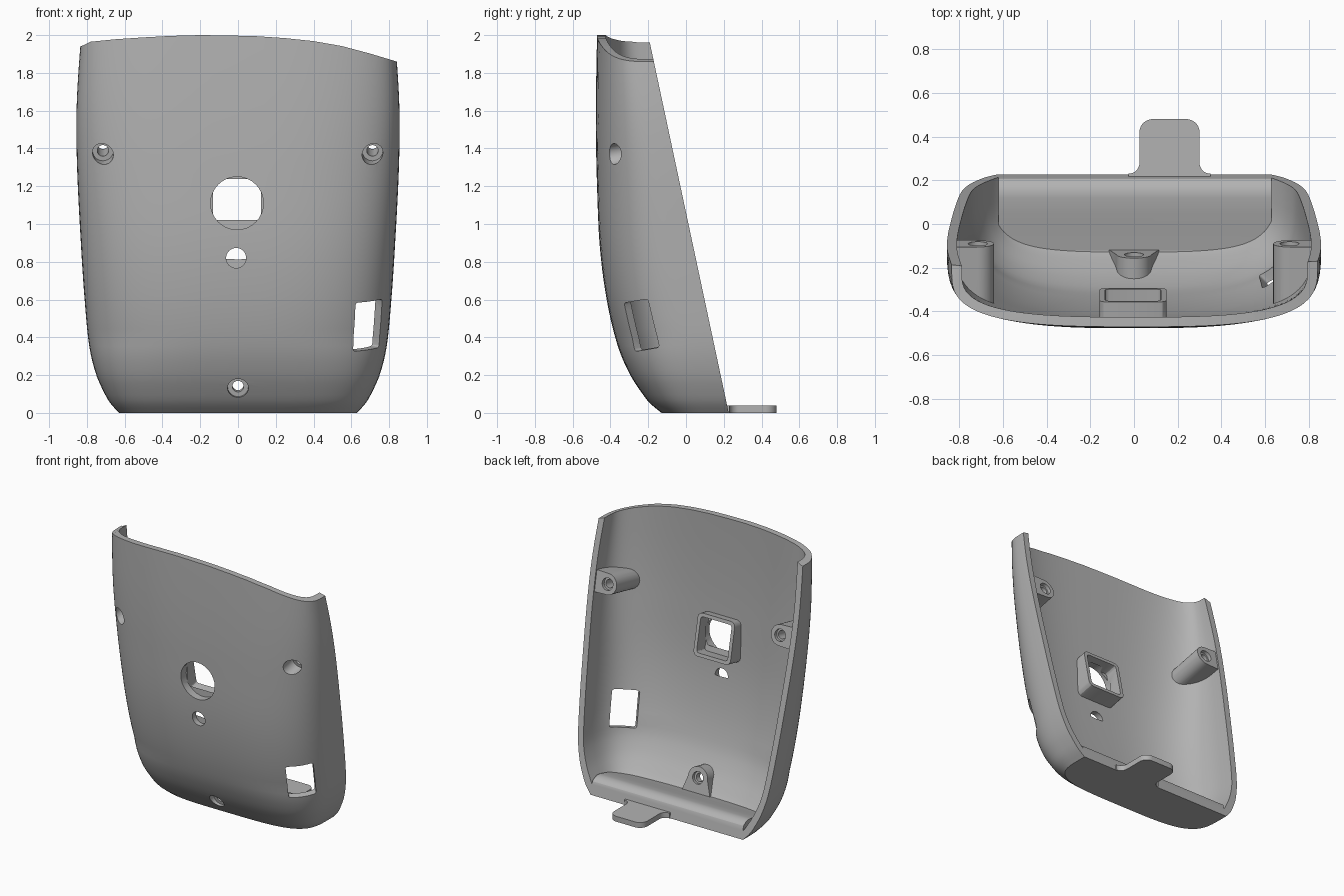
import bpy, bmesh, math
from mathutils import Matrix, Vector

if "Cube" in bpy.data.objects:
    bpy.data.objects.remove(bpy.data.objects["Cube"])

grey = bpy.data.materials.new("plain_grey")
grey.use_nodes = True
grey.diffuse_color = (0.45, 0.45, 0.45, 1)
grey.node_tree.nodes["Principled BSDF"].inputs["Base Color"].default_value = (0.45, 0.45, 0.45, 1)

# Height, half width and front depth of the case
STATIONS = [(0, .63, -.13), (.05, .675, -.19), (.1, .705, -.23), (.2, .75, -.295),
            (.35, .787, -.36), (.6, .812, -.42), (.9, .832, -.458), (1.3, .852, -.474),
            (1.6, .855, -.477), (1.9, .838, -.473), (2.2, .81, -.465)]


def back_y(z):
    """Sloping open back of the case."""
    return .226 - .213 * z


def station(z):
    """Smooth interpolation of half width and front depth."""
    s, last = STATIONS, len(STATIONS) - 1
    i = max(k for k in range(last) if s[k][0] <= z)

    def slope(k, c):
        a, b = s[max(k - 1, 0)], s[min(k + 1, last)]
        return (b[c] - a[c]) / (b[0] - a[0])
    d = s[i + 1][0] - s[i][0]
    t = (z - s[i][0]) / d
    return [(2*t**3 - 3*t**2 + 1) * s[i][c] + (3*t**2 - 2*t**3) * s[i + 1][c]
            + d * ((t**3 - 2*t**2 + t) * slope(i, c) + (t**3 - t**2) * slope(i + 1, c))
            for c in (1, 2)]


def make_object(name, rings):
    """Closed solid through matching rings of points."""
    bm = bmesh.new()
    loops = [[bm.verts.new(p) for p in ring] for ring in rings]
    for a, b in zip(loops, loops[1:]):
        for j in range(len(a)):
            k = (j + 1) % len(a)
            bm.faces.new((a[j], a[k], b[k], b[j]))
    bm.faces.new(loops[0])
    bm.faces.new(loops[-1])
    bmesh.ops.recalc_face_normals(bm, faces=bm.faces)
    mesh = bpy.data.meshes.new(name)
    bm.to_mesh(mesh)
    bm.free()
    mesh.materials.append(grey)
    ob = bpy.data.objects.new(name, mesh)
    bpy.context.collection.objects.link(ob)
    return ob


def prism(name, profile, frame, low, high):
    """Flat profile pushed along the local z of a frame."""
    return make_object(name, [[frame @ Vector((x, y, h)) for x, y in profile] for h in (low, high)])


def combine(target, tool, operation="DIFFERENCE"):
    mod = target.modifiers.new("cut", "BOOLEAN")
    mod.operation, mod.solver, mod.object = operation, "EXACT", tool
    bpy.context.view_layer.objects.active = target
    bpy.ops.object.modifier_apply(modifier=mod.name)
    bpy.data.objects.remove(tool)


def body(name, bottom, top, offset, depth):
    """Body with a rounded front, optionally shrunk by the wall thickness."""
    rings = []
    for i in range(41):
        z = bottom + (top - bottom) * (i / 40) ** 1.5
        wide, front = station(z)
        wall = offset * (1 + .45 * max(0, 1 - z / .3))
        wide, front = wide - wall, front + wall
        centre = back_y(z) - .03
        power = 2 / (3 + max(0, 1 - z / .4))
        ring = [(wide, centre + depth, z)]
        for j in range(49):
            a = math.pi * j / 48
            c, s = math.cos(a), max(0, math.sin(a))
            ring.append((math.copysign(wide * abs(c) ** power, c),
                         centre - (centre - front) * s ** power, z))
        ring.append((-wide, centre + depth, z))
        rings.append(ring)
    return make_object(name, rings)


def arc(cx, cy, r, start, end, steps=8):
    angles = [math.radians(start + (end - start) * i / steps) for i in range(steps + 1)]
    return [(cx + r * math.cos(a), cy + r * math.sin(a)) for a in angles]


def circle(r):
    return arc(0, 0, r, 0, 360, 32)[:-1]


def rectangle(w, h, corner):
    out = []
    for sx, sy, start in ((1, 1, 0), (-1, 1, 90), (-1, -1, 180), (1, -1, 270)):
        out += arc(sx * (w - corner), sy * (h - corner), corner, start, start + 90, 3)
    return out


def teardrop(r, length, base, turn):
    """Round boss outline joined to a wall in the turned direction."""
    points = arc(0, 0, r, 90, 270, 16) + [(length, -base), (length, base)]
    rot = Matrix.Rotation(math.radians(turn), 2)
    return [tuple(rot @ Vector(p)) for p in points]


# Frames: local z along the tilted screw axis, along the front, along x
TILT = Matrix.Rotation(math.radians(-78), 4, "X")
FRONT = Matrix.Rotation(math.radians(90), 4, "X")
SIDE = Matrix(((0, 0, 1), (1, 0, 0), (0, 1, 0))).to_4x4()

# Screw bosses: position, outline, start and end of the screw head recess
bosses = [((.712, -.09, 1.432), teardrop(.075, .3, .085, 0), -.6, -.21),
          ((-.715, -.09, 1.432), teardrop(.075, .3, .085, 180), -.6, -.21),
          ((0, -.14, .155), teardrop(.08, .14, .125, 90), -.4, -.07)]

# Cavity, with bosses, floor lip and square frame left standing
cavity = body("cavity", .05, 2.2, .045, .5)
for pos, outline, low, high in bosses:
    combine(cavity, prism("boss", outline, Matrix.Translation(pos) @ TILT, -.5, 0))
lip = [(.3, .02), (.3, .06), (.222, .07), (.205, .095), (.18, .112), (.15, .12), (.12, .118),
       (.05, .1), (-.05, .07), (-.14, .045), (-.14, .02)]
combine(cavity, prism("floor_lip", lip, SIDE, -.62, .63))
socket = Matrix.Translation((-.005, -.325, 1.125)) @ TILT
combine(cavity, prism("square_frame", rectangle(.153, .153, .035), socket, -.2, 0))
combine(cavity, prism("frame_opening", rectangle(.128, .128, .02), socket, -.1, .02), "UNION")

# Hollow shell
shell = body("case_shell", 0, 2.15, 0, .3)
combine(shell, cavity)

# Open sloping back and curved top edge
combine(shell, prism("back_cut", [(back_y(-.2), -.2), (2, -.2), (2, 2.5), (back_y(2.5), 2.5)],
                     SIDE, -2, 2))
top_edge = [(-1, 1.91), (-.82, 1.945), (-.78, 1.965), (-.65, 1.978), (-.5, 1.988), (-.35, 1.996),
            (-.2, 2), (-.05, 1.998), (.1, 1.994), (.25, 1.984), (.4, 1.968), (.55, 1.942),
            (.7, 1.902), (.84, 1.86), (1, 1.81), (1, 2.5), (-1, 2.5)]
combine(shell, prism("top_cut", top_edge, FRONT, -2, 2))

# Screw holes with recesses at both ends
for pos, outline, low, high in bosses:
    frame = Matrix.Translation(pos) @ TILT
    combine(shell, prism("screw_hole", circle(.03), frame, -.6, .1))
    combine(shell, prism("head_recess", circle(.055), frame, low, high))
    combine(shell, prism("end_recess", circle(.044), frame, -.025, .1))

# Round front holes
for x, z, r in ((-.005, 1.11, .14), (-.01, .82, .053)):
    combine(shell, prism("round_hole", circle(r), Matrix.Translation((x, 0, z)) @ FRONT, .405, .8))

# Corner window
across, up = Vector((.7, .7, .12)).normalized(), Vector((.04, -.21, .98)).normalized()
window = Matrix((across, up, across.cross(up))).transposed().to_4x4()
window.translation = (.685, -.235, .465)
combine(shell, prism("window", rectangle(.095, .132, .015), window, -.15, .2))

# Foot tab with rounded end and flared root
tab_outline = (arc(.24, .42, .06, 0, 90) + arc(.085, .42, .06, 90, 180)
               + arc(-.025, .28, .05, 0, -90) + [(-.025, .21), (.35, .21)]
               + arc(.35, .28, .05, 270, 180))
tab = prism("foot_tab", tab_outline, Matrix.Identity(4), 0, .04)

for ob in (shell, tab):
    bpy.ops.object.select_all(action="DESELECT")
    ob.select_set(True)
    bpy.context.view_layer.objects.active = ob
    bpy.ops.object.shade_smooth_by_angle(angle=math.radians(30))
